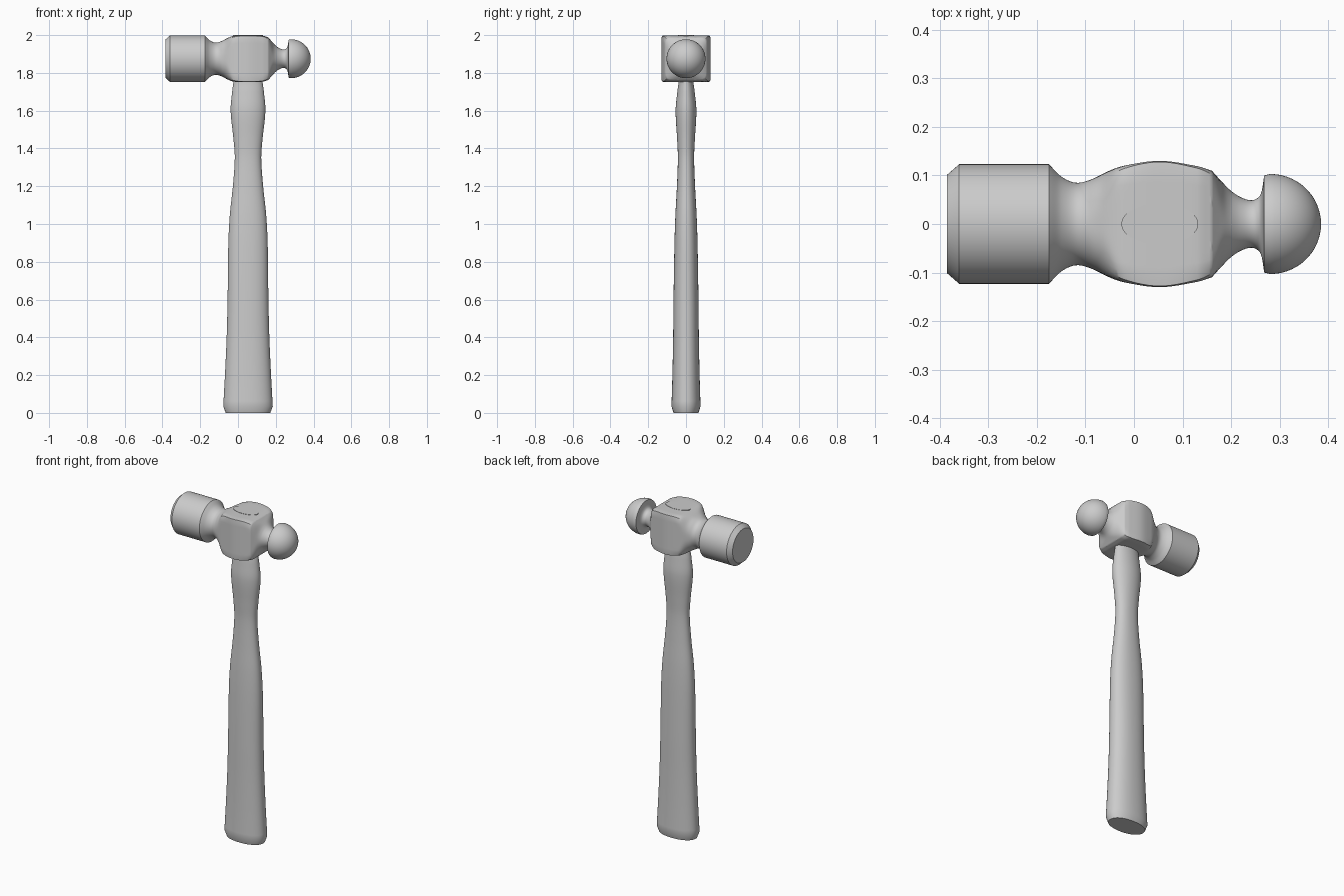
import bpy, bmesh, math

if "Cube" in bpy.data.objects:
    bpy.data.objects.remove(bpy.data.objects["Cube"])

CX, CZ = 0.053, 1.875   # handle axis x, head axis z
SEG = 64

mat = bpy.data.materials.new("plain grey")
mat.diffuse_color = (0.6, 0.6, 0.6, 1)
mat.use_nodes = True
mat.node_tree.nodes["Principled BSDF"].inputs["Base Color"].default_value = mat.diffuse_color


def smooth(keys, n=6):
    """Hermite curve through key stations (first value is the position)."""
    tang = []
    for i in range(len(keys)):
        a, b = keys[max(i - 1, 0)], keys[min(i + 1, len(keys) - 1)]
        tang.append([(q - p) / (b[0] - a[0]) for p, q in zip(a, b)])
    out = []
    for i in range(len(keys) - 1):
        a, b, ta, tb = keys[i], keys[i + 1], tang[i], tang[i + 1]
        h = b[0] - a[0]
        for k in range(n):
            u = k / n
            x = a[0] + h * u
            vals = [(2*u**3 - 3*u*u + 1) * a[j] + (u**3 - 2*u*u + u) * h * ta[j]
                    + (3*u*u - 2*u**3) * b[j] + (u**3 - u*u) * h * tb[j]
                    for j in range(1, len(a))]
            out.append((x, *vals))
    out.append(tuple(keys[-1]))
    return out


def loft(name, stations, place):
    """Skin superellipse rings: station = (position, half a, half b, power)."""
    bm = bmesh.new()
    rings = []
    for pos, ra, rb, p in stations:
        p = max(p, 2)
        ring = []
        for i in range(SEG):
            t = 2 * math.pi * i / SEG
            c, s = math.cos(t), math.sin(t)
            r = (abs(c)**p + abs(s)**p) ** (-1 / p)
            ring.append(bm.verts.new(place(pos, ra * r * c, rb * r * s)))
        rings.append(ring)
    for a, b in zip(rings, rings[1:]):
        for i in range(SEG):
            j = (i + 1) % SEG
            bm.faces.new((a[i], a[j], b[j], b[i]))
    bm.faces.new(rings[0][::-1])
    bm.faces.new(rings[-1])
    bmesh.ops.recalc_face_normals(bm, faces=bm.faces)
    me = bpy.data.meshes.new(name)
    bm.to_mesh(me)
    bm.free()
    ob = bpy.data.objects.new(name, me)
    bpy.context.collection.objects.link(ob)
    me.materials.append(mat)
    bpy.ops.object.select_all(action='DESELECT')
    ob.select_set(True)
    bpy.context.view_layer.objects.active = ob
    bpy.ops.object.shade_smooth_by_angle(angle=math.radians(32))
    return ob


# Head: striking face, neck, square eye block, thin neck, ball
face = [(-0.385, 0.101, 0.101, 2), (-0.36, 0.123, 0.123, 2)]
neck = smooth([(-0.175, 0.123, 0.123, 2), (-0.15, 0.098, 0.098, 2),
               (-0.12, 0.085, 0.085, 2), (-0.09, 0.091, 0.092, 2.3),
               (-0.05, 0.110, 0.112, 4.5), (-0.02, 0.120, 0.1215, 14),
               (0.053, 0.130, 0.1235, 40), (0.13, 0.119, 0.1215, 20),
               (0.16, 0.110, 0.113, 9)])
thin = smooth([(0.16, 0.110, 0.113, 9), (0.18, 0.088, 0.090, 3.2),
               (0.20, 0.068, 0.069, 2), (0.22, 0.055, 0.055, 2),
               (0.24, 0.049, 0.049, 2), (0.255, 0.054, 0.054, 2),
               (0.263, 0.068, 0.068, 2), (0.268, 0.100, 0.100, 2)])[1:]
ball = []
for k in range(19):
    a = math.radians(k * 89 / 18)
    r = 0.103 * math.cos(a)
    ball.append((0.28 + 0.105 * math.sin(a), r, r, 2))
loft("hammer_head", face + neck + thin + ball,
     lambda pos, a, b: (pos, a, CZ + b))

# Handle: oval shaft with chamfered butt, its top showing in the eye
butt = [(0.0, 0.118, 0.066, 2.2)]
shaft = smooth([(0.035, 0.131, 0.077, 2.2), (0.2, 0.122, 0.072, 2.2),
                (0.4, 0.113, 0.068, 2.2), (0.6, 0.108, 0.066, 2.2),
                (0.9, 0.104, 0.061, 2.2), (1.05, 0.096, 0.056, 2.2),
                (1.2, 0.080, 0.048, 2.2), (1.35, 0.070, 0.043, 2.2),
                (1.45, 0.077, 0.047, 2.1), (1.6, 0.092, 0.055, 2),
                (1.7, 0.084, 0.046, 2), (1.76, 0.077, 0.039, 2),
                (2.0, 0.079, 0.042, 2)])
loft("handle", butt + shaft, lambda pos, a, b: (CX + a, b, pos))
